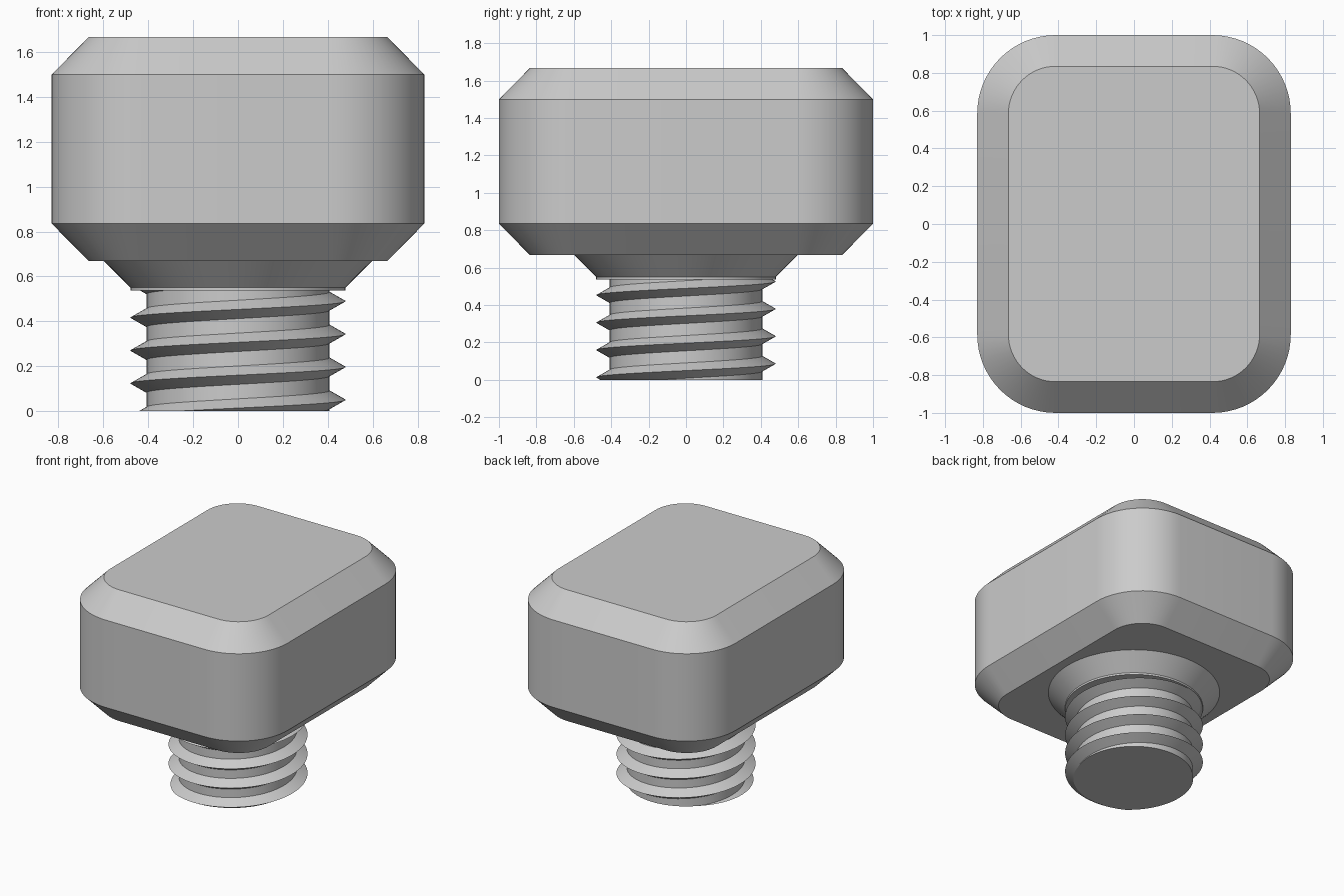
import bpy, bmesh
from math import sin, cos, pi, radians

cube = bpy.data.objects.get("Cube")
if cube:
    bpy.data.objects.remove(cube, do_unlink=True)

GREY = (0.6, 0.6, 0.6, 1.0)
grey = bpy.data.materials.new("grey")
grey.use_nodes = True
grey.diffuse_color = GREY
grey.node_tree.nodes["Principled BSDF"].inputs["Base Color"].default_value = GREY


def finish(bm, name):
    """Turn a bmesh into a smooth-shaded grey object with sharp creases."""
    bmesh.ops.recalc_face_normals(bm, faces=bm.faces)
    mesh = bpy.data.meshes.new(name)
    bm.to_mesh(mesh)
    bm.free()
    mesh.materials.append(grey)
    obj = bpy.data.objects.new(name, mesh)
    bpy.context.collection.objects.link(obj)
    bpy.ops.object.select_all(action="DESELECT")
    obj.select_set(True)
    bpy.context.view_layer.objects.active = obj
    bpy.ops.object.shade_smooth_by_angle(angle=radians(25))
    return obj


def loft(name, outlines):
    """Skin a stack of matching outlines and cap both ends."""
    bm = bmesh.new()
    rings = [[bm.verts.new(p) for p in o] for o in outlines]
    n = len(rings[0])
    for a, b in zip(rings, rings[1:]):
        for i in range(n):
            j = (i + 1) % n
            bm.faces.new((a[i], a[j], b[j], b[i]))
    bm.faces.new(rings[0])
    bm.faces.new(rings[-1])
    return finish(bm, name)


def rounded_outline(radius, z, cx=0.415, cy=0.585, steps=16):
    """Rounded rectangle whose corner arcs are centred on (+-cx, +-cy)."""
    points = []
    for q, (sx, sy) in enumerate(((1, 1), (-1, 1), (-1, -1), (1, -1))):
        for k in range(steps + 1):
            a = (q + k / steps) * pi / 2
            points.append((sx * cx + radius * cos(a), sy * cy + radius * sin(a), z))
    return points


def circle_outline(radius, z, n=96):
    return [(radius * cos(2 * pi * i / n), radius * sin(2 * pi * i / n), z)
            for i in range(n)]


# Chamfered, round-cornered head
loft("head", [rounded_outline(r, z) for r, z in
              ((0.25, 0.668), (0.415, 0.835), (0.415, 1.5), (0.25, 1.667))])

# Conical collar with a thin rim under the head
loft("collar", [circle_outline(r, z) for r, z in
                ((0.48, 0.537), (0.48, 0.551), (0.597, 0.668))])

# Right-handed threaded shank: one V profile swept up a helix, turns joined by the root
PITCH, STEPS, TURNS = 0.1465, 96, 7
CREST, ROOT, HALF = 0.48, 0.408, 0.041
TOP = 0.54
bm = bmesh.new()
rows = []
for i in range(STEPS * TURNS + 1):
    a = 2 * pi * i / STEPS
    z = 0.05 + PITCH * (i / STEPS - 2)
    rows.append([bm.verts.new((r * cos(a), r * sin(a), z + dz))
                 for r, dz in ((ROOT, -HALF), (CREST, 0), (ROOT, HALF))])
for i in range(STEPS * TURNS):
    a, b = rows[i], rows[i + 1]
    for k in range(2):
        bm.faces.new((a[k], b[k], b[k + 1], a[k + 1]))
    if i + STEPS < STEPS * TURNS:
        c, d = rows[i + STEPS], rows[i + STEPS + 1]
        bm.faces.new((a[2], b[2], d[0], c[0]))

# Trim the shank flat at both ends and cap it
for z, up in ((0, -1), (TOP, 1)):
    cut = bmesh.ops.bisect_plane(
        bm, geom=bm.verts[:] + bm.edges[:] + bm.faces[:], dist=1e-6,
        plane_co=(0, 0, z), plane_no=(0, 0, up), clear_outer=True)
    rim = [e for e in cut["geom_cut"] if isinstance(e, bmesh.types.BMEdge)]
    bmesh.ops.contextual_create(bm, geom=rim)
finish(bm, "threaded_shank")
